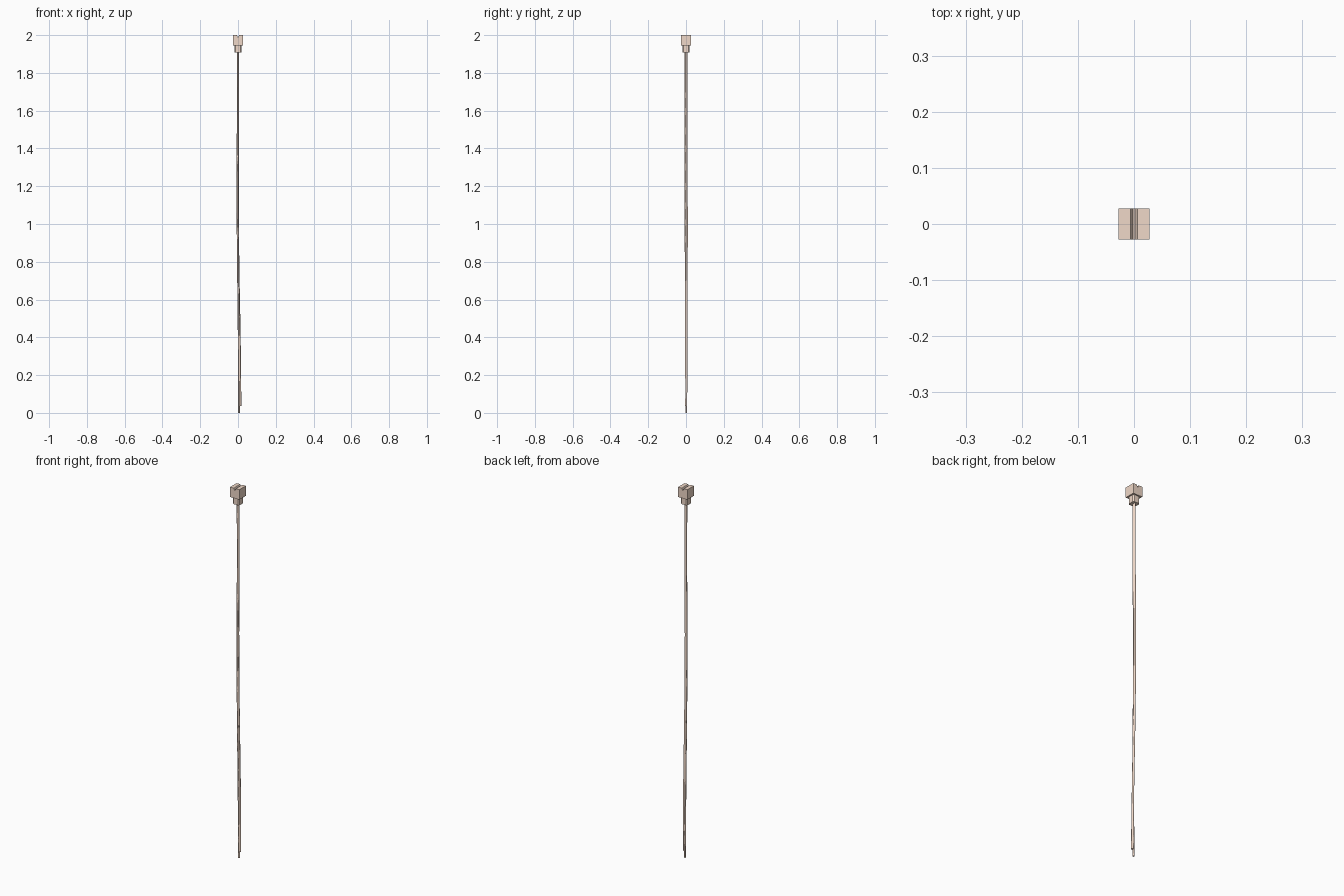
import bpy, bmesh

if "Cube" in bpy.data.objects:
    bpy.data.objects.remove(bpy.data.objects["Cube"])

tan = bpy.data.materials.new("tan_plastic")
tan.diffuse_color = (0.87, 0.69, 0.58, 1)
tan.use_nodes = True
tan.node_tree.nodes["Principled BSDF"].inputs["Base Color"].default_value = tan.diffuse_color


def extrude_profile(name, profile, vector):
    """Extrude a closed 3D outline along a vector."""
    bm = bmesh.new()
    face = bm.faces.new([bm.verts.new(p) for p in profile])
    res = bmesh.ops.extrude_face_region(bm, geom=[face])
    verts = [v for v in res["geom"] if isinstance(v, bmesh.types.BMVert)]
    bmesh.ops.translate(bm, verts=verts, vec=vector)
    bmesh.ops.recalc_face_normals(bm, faces=bm.faces)
    me = bpy.data.meshes.new(name)
    bm.to_mesh(me)
    bm.free()
    ob = bpy.data.objects.new(name, me)
    bpy.context.collection.objects.link(ob)
    me.materials.append(tan)
    return ob


def wire(name, points, radius):
    """Thin tube through the points."""
    cu = bpy.data.curves.new(name, "CURVE")
    cu.dimensions = "3D"
    cu.bevel_depth = radius
    cu.bevel_resolution = 1
    cu.use_fill_caps = True
    cu.resolution_u = 4
    sp = cu.splines.new("BEZIER")
    sp.bezier_points.add(len(points) - 1)
    for bp, p in zip(sp.bezier_points, points):
        bp.co = p
        bp.handle_left_type = bp.handle_right_type = "AUTO"
    ob = bpy.data.objects.new(name, cu)
    bpy.context.collection.objects.link(ob)
    cu.materials.append(tan)
    return ob


# square head with a tapered slot across the top
h = 0.0275
slot = [(-h, 1.946), (h, 1.946), (h, 2.0), (0.0062, 2.0), (0.002, 1.989),
        (-0.002, 1.989), (-0.0062, 2.0), (-h, 2.0)]
extrude_profile("socket_head", [(x, -h, z) for x, z in slot], (0, 2 * h, 0))

# collar under the head: square with cut corners
a, b = 0.0195, 0.0135
ring = [(a, -b), (a, b), (b, a), (-b, a), (-a, b), (-a, -b), (-b, -a), (b, -a)]
extrude_profile("collar", [(x, y, 1.909) for x, y in ring], (0, 0, 0.038))

# two loosely twisted leads, one shorter than the other
wire("long_lead", [(0, -0.0035, 1.92), (0.001, -0.003, 1.6), (-0.002, -0.003, 1.2),
                   (0, -0.002, 0.8), (0.004, -0.001, 0.4), (0.0055, 0.002, 0)], 0.005)
wire("short_lead", [(0, 0.0035, 1.92), (0, 0.0035, 1.6), (-0.002, 0.004, 1.2),
                    (0.001, 0.004, 0.8), (0.008, 0.003, 0.4), (0.012, 0.001, 0.036)], 0.006)
